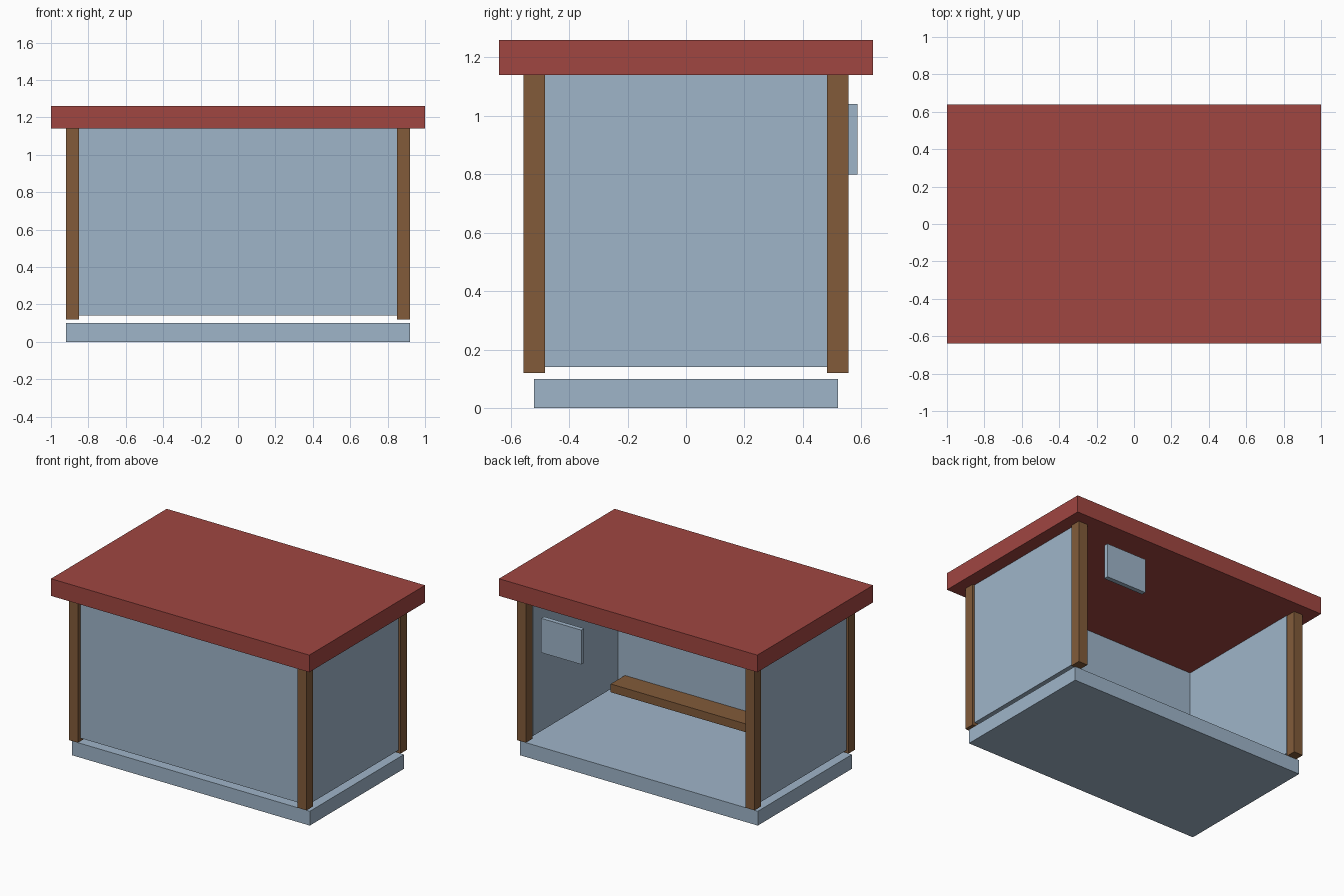
import bpy

if "Cube" in bpy.data.objects:
    bpy.data.objects.remove(bpy.data.objects["Cube"])


def material(name, rgb):
    m = bpy.data.materials.new(name)
    m.diffuse_color = (*rgb, 1.0)
    m.use_nodes = True
    m.node_tree.nodes["Principled BSDF"].inputs["Base Color"].default_value = m.diffuse_color
    return m


RED = material("roof red", (0.352, 0.061, 0.053))
WOOD = material("wood brown", (0.223, 0.105, 0.042))
BLUE = material("pale blue", (0.347, 0.462, 0.584))


def box(name, x, y, z, mat):
    """Box from (min, max) ranges on each axis."""
    bpy.ops.mesh.primitive_cube_add(size=1)
    ob = bpy.context.object
    ob.name = name
    for v in ob.data.vertices:
        v.co = [r[0] if c < 0 else r[1] for c, r in zip(v.co, (x, y, z))]
    ob.data.materials.append(mat)
    return ob


# Floor slab and roof slab
box("floor_slab", (-0.92, 0.92), (-0.52, 0.52), (0, 0.10), BLUE)
box("roof", (-1, 1), (-0.64, 0.64), (1.14, 1.26), RED)

# Corner posts and side walls
for sx, side in ((-1, "left"), (1, "right")):
    xs = sorted((sx * 0.85, sx * 0.92))
    for sy, end in ((-1, "front"), (1, "back")):
        box(f"{end}_{side}_post", xs, sorted((sy * 0.483, sy * 0.556)), (0.12, 1.14), WOOD)
    box(f"{side}_wall", sorted((sx * 0.847, sx * 0.905)), (-0.484, 0.484), (0.14, 1.14), BLUE)

# Closed front wall; the back stays open
box("front_wall", (-0.855, 0.855), (-0.525, -0.46), (0.14, 1.14), BLUE)

# Bench along the front wall
box("bench", (-0.795, 0.795), (-0.462, -0.303), (0.16, 0.218), WOOD)

# Sign panel hanging at the open side
box("sign_panel", (0.40, 0.71), (0.555, 0.587), (0.80, 1.04), BLUE)
